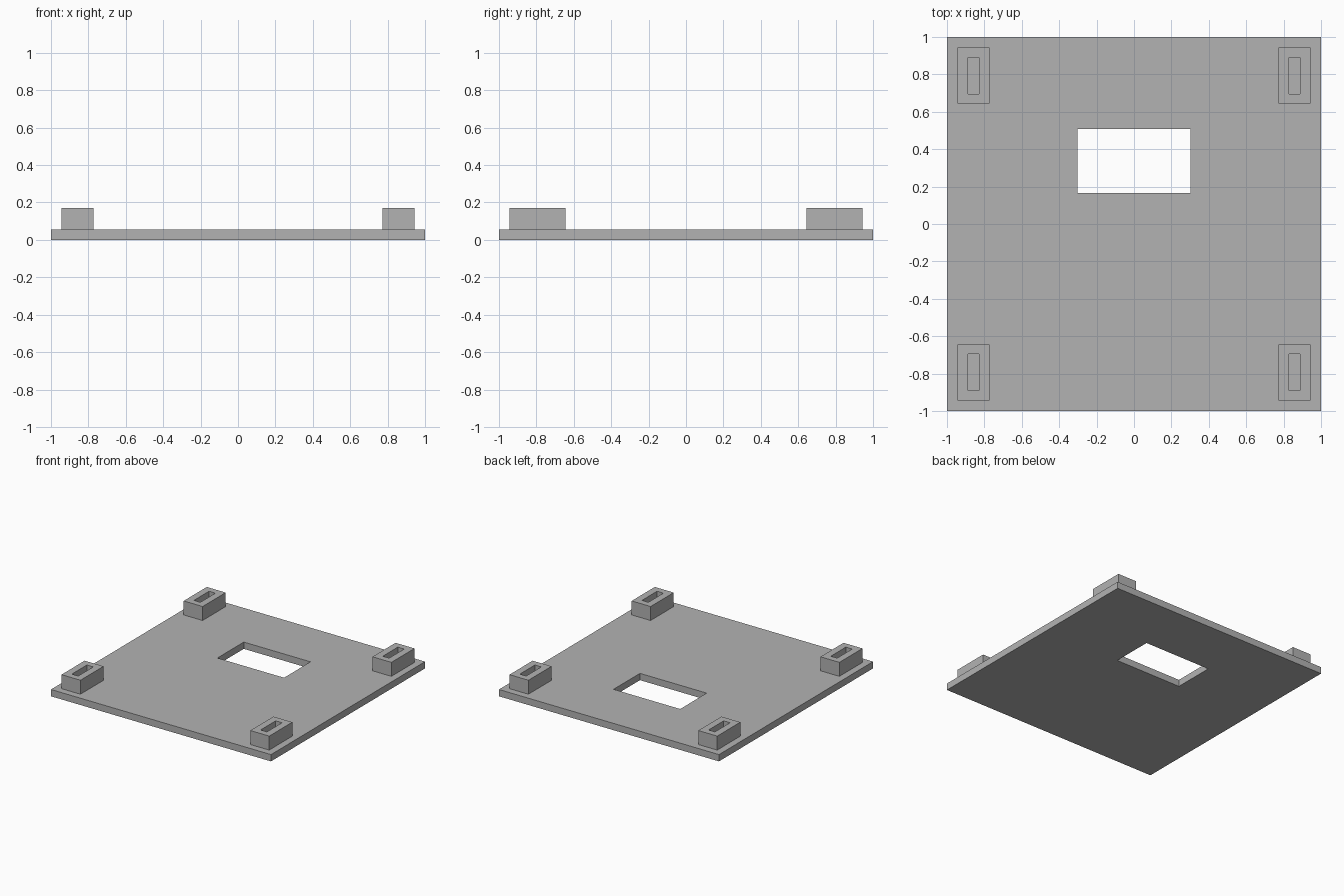
import bpy
import bmesh

cube = bpy.data.objects.get("Cube")
if cube:
    bpy.data.objects.remove(cube, do_unlink=True)

grey = bpy.data.materials.new("plain grey")
grey.use_nodes = True
colour = (0.45, 0.45, 0.45, 1)
grey.diffuse_color = colour
grey.node_tree.nodes["Principled BSDF"].inputs["Base Color"].default_value = colour


def rectangle(bm, x0, x1, y0, y1, z):
    return [bm.verts.new((x, y, z)) for x, y in ((x0, y0), (x1, y0), (x1, y1), (x0, y1))]


def pierced_block(name, outer, inner, z0, z1):
    """Box with a rectangular opening running straight through it."""
    bm = bmesh.new()
    loops = [rectangle(bm, *outer, z0), rectangle(bm, *outer, z1),
             rectangle(bm, *inner, z1), rectangle(bm, *inner, z0)]
    # outer walls, top rim, opening walls, bottom rim
    for a, b in zip(loops, loops[1:] + loops[:1]):
        for i in range(4):
            j = (i + 1) % 4
            bm.faces.new((a[i], a[j], b[j], b[i]))
    bmesh.ops.recalc_face_normals(bm, faces=bm.faces)
    mesh = bpy.data.meshes.new(name)
    bm.to_mesh(mesh)
    bm.free()
    mesh.materials.append(grey)
    obj = bpy.data.objects.new(name, mesh)
    bpy.context.collection.objects.link(obj)
    return obj


PLATE_TOP, BLOCK_TOP = 0.056, 0.171

# Base plate with its window opening
pierced_block("base_plate", (-1, 1, -1, 1), (-0.303, 0.303, 0.165, 0.508), 0, PLATE_TOP)


def centred(cx, cy, half_x, half_y):
    return (cx - half_x, cx + half_x, cy - half_y, cy + half_y)


# Slotted block at each corner, the slot floor being the plate
for side, sx in (("left", 1), ("right", -1)):
    for end, sy in (("front", -1), ("back", 1)):
        cx, cy = sx * 0.858, sy * 0.793
        pierced_block(f"{end}_{side}_slotted_block", centred(cx, cy, 0.086, 0.15),
                      centred(cx, cy, 0.029, 0.098), PLATE_TOP, BLOCK_TOP)
